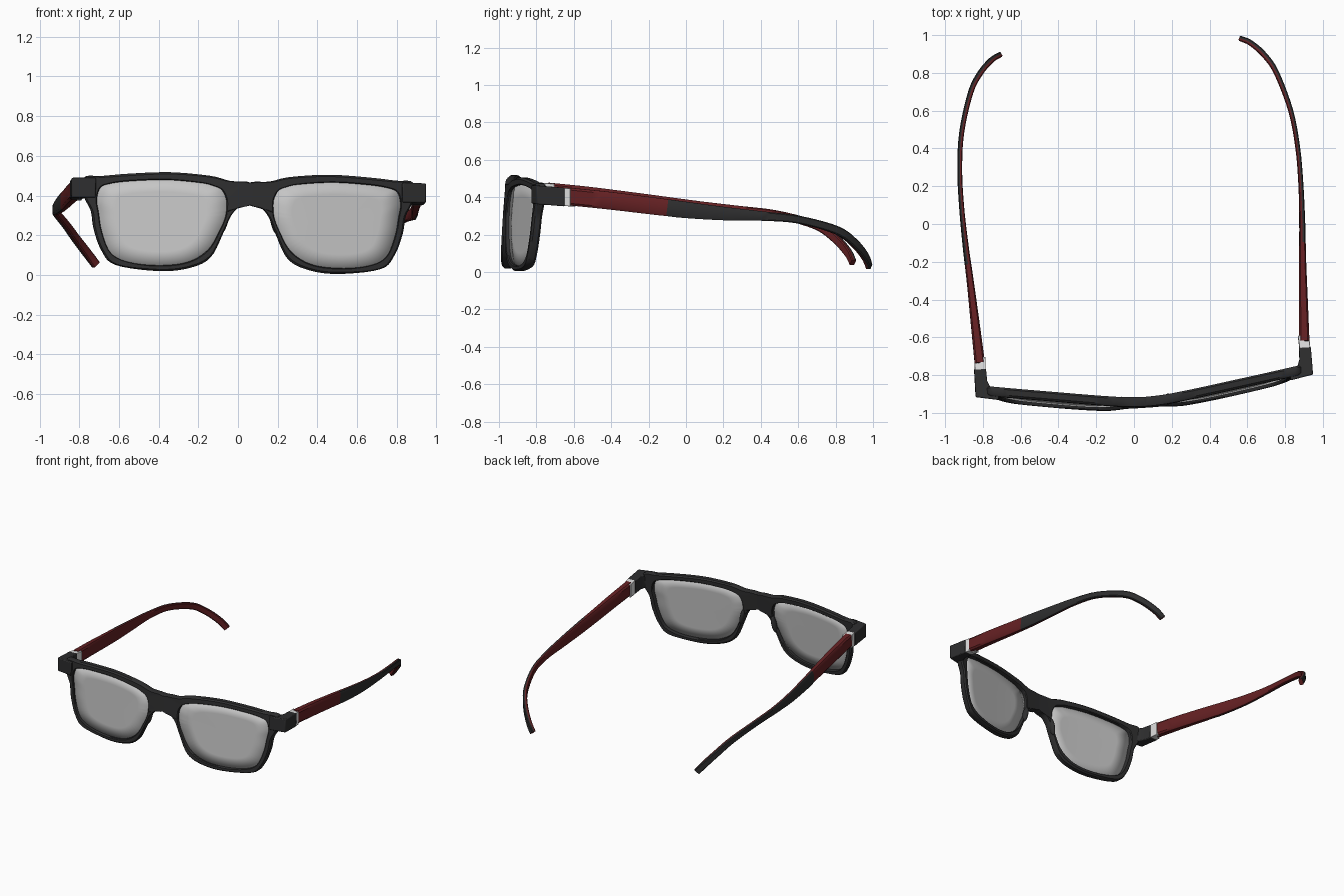
import bpy, bmesh, math
from mathutils import Vector

if "Cube" in bpy.data.objects:
    bpy.data.objects.remove(bpy.data.objects["Cube"], do_unlink=True)

THICK = 0.05


def material(name, rgb):
    m = bpy.data.materials.new(name)
    m.use_nodes = True
    m.diffuse_color = (*rgb, 1)
    m.node_tree.nodes["Principled BSDF"].inputs["Base Color"].default_value = (*rgb, 1)
    return m


BLACK = material("matte black", (0.027, 0.027, 0.028))
RED = material("dark red", (0.13, 0.015, 0.017))
WHITE = material("hinge white", (0.75, 0.75, 0.75))
GREY = material("lens grey", (0.56, 0.56, 0.56))


def smooth_path(points, steps, closed):
    """Catmull-Rom curve through tuples of any length."""
    n = len(points)
    at = lambda i: points[i % n] if closed else points[min(max(i, 0), n - 1)]
    out = []
    for i in range(n if closed else n - 1):
        for k in range(steps):
            t = k / steps
            out.append(tuple(
                0.5 * (2 * b + (c - a) * t + (2 * a - 5 * b + 4 * c - d) * t * t
                       + (3 * b - a - 3 * c + d) * t ** 3)
                for a, b, c, d in zip(at(i - 1), at(i), at(i + 1), at(i + 2))))
    return out if closed else out + [points[-1]]


def front_depth(u, z):
    """Wrap around the face plus a slight backward lean."""
    return 0.165 * (math.sqrt(u * u + 0.03) - 0.173) + 0.07 * (z - 0.47)


def finish(name, bm, materials, bevel=0, solid=0):
    """Make a half model, mirror it and turn it into its resting pose."""
    bmesh.ops.recalc_face_normals(bm, faces=bm.faces[:])
    mesh = bpy.data.meshes.new(name)
    bm.to_mesh(mesh)
    bm.free()
    ob = bpy.data.objects.new(name, mesh)
    bpy.context.collection.objects.link(ob)
    for m in materials:
        mesh.materials.append(m)
    bpy.ops.object.select_all(action='DESELECT')
    ob.select_set(True)
    bpy.context.view_layer.objects.active = ob
    bpy.ops.object.shade_smooth_by_angle(angle=math.radians(35))
    if solid:
        mod = ob.modifiers.new("thickness", 'SOLIDIFY')
        mod.thickness = solid
        mod.offset = 0
    if bevel:
        mod = ob.modifiers.new("soft edges", 'BEVEL')
        mod.width = bevel
        mod.segments = 2
    mod = ob.modifiers.new("mirror", 'MIRROR')
    mod.use_clip = True
    ob.location = (0.055, -0.965, 0)
    ob.rotation_euler = (0, 0.016, 0.067)
    return ob


def skin(bm, rings, closed):
    """Join consecutive rings of vertices with quads."""
    n = len(rings[0])
    for i in range(len(rings) if closed else len(rings) - 1):
        a, b = rings[i], rings[(i + 1) % len(rings)]
        for j in range(n):
            yield i, j, (a[j], a[(j + 1) % n], b[(j + 1) % n], b[j])


# Paired outlines: lens edge (u, z), then outer rim edge (u, z)
pairs = [
    (.118, .33, 0, .352), (.12, .38, 0, .41), (.143, .426, 0, .465),
    (.185, .446, .10, .472), (.25, .46, .2, .496), (.42, .472, .4, .511),
    (.6, .463, .6, .501), (.70, .449, .74, .487), (.75, .427, .83, .478),
    (.767, .367, .83, .385), (.757, .3, .795, .31), (.74, .205, .78, .22),
    (.695, .1, .74, .112), (.605, .055, .67, .04), (.455, .041, .455, .012),
    (.31, .06, .3, .03), (.207, .125, .195, .085), (.147, .23, .13, .215),
    (.125, .285, .095, .295), (.12, .31, .055, .34),
]
outline = smooth_path(pairs, 5, True)

# Front frame: a chamfered section swept between the two outlines
bm = bmesh.new()
rings = []
for a, b, c, d in outline:
    inner, outer = Vector((a, b)), Vector((max(c, 0), d))
    e = min(0.01 / (outer - inner).length, 0.3)
    on_centre = outer.x < 1e-4
    ring = []
    for t, depth in ((0, .12), (e / 2, 0), (1 - e, 0), (1, .2),
                     (1, .8), (1 - e, 1), (e / 2, 1), (0, .88)):
        if on_centre and t > 0.6:
            t, depth = (1 if t == 1 else 1 - e), round(depth)
        p = inner.lerp(outer, t)
        ring.append(bm.verts.new((p.x, front_depth(p.x, p.y) + depth * THICK, p.y)))
    rings.append(ring)
for i, j, quad in skin(bm, rings, True):
    if any(v.co.x > 1e-4 for v in quad):
        bm.faces.new(quad)
finish("front_frame", bm, [BLACK])

# Lenses: concentric rings closed by a fan
bm = bmesh.new()
mid = Vector((.445, .27))


def lens_vert(p):
    return bm.verts.new((p.x, front_depth(p.x, p.y) + 0.4 * THICK, p.y))


rings = [[lens_vert(mid.lerp(Vector(o[:2]), s)) for o in outline]
         for s in (1.01, .7, .35)]
for i, j, quad in skin(bm, rings, False):
    bm.faces.new(quad)
hub = lens_vert(mid)
last = rings[-1]
for j in range(len(last)):
    bm.faces.new((last[j], last[(j + 1) % len(last)], hub))
finish("lenses", bm, [GREY], solid=0.006)

# Nose pads behind the inner rims
bm = bmesh.new()
bmesh.ops.create_uvsphere(bm, u_segments=16, v_segments=10, radius=1)
for v in bm.verts:
    v.co = Vector((.124 - .012 * v.co.z + .017 * v.co.x,
                   .036 + .023 * v.co.y, .27 + .06 * v.co.z))
finish("nose_pads", bm, [BLACK])


def prism(name, plan, low, high, mat, bevel):
    """Extrude a plan outline upward, dropping gently to the rear."""
    bm = bmesh.new()
    face = bm.faces.new([bm.verts.new((u, v, low - .08 * (v - .12))) for u, v in plan])
    new = bmesh.ops.extrude_face_region(bm, geom=[face])["geom"]
    for v in new:
        if isinstance(v, bmesh.types.BMVert):
            v.co.z += high - low
    finish(name, bm, [mat], bevel)


# Corner blocks that turn back toward the temples
prism("end_pieces", [(.775, .085), (.895, .108), (.893, .257), (.831, .257),
                     (.829, .19), (.815, .155), (.77, .138)],
      .376, .475, BLACK, .006)

# Stepped hinges
prism("hinges", [(.833, .25), (.890, .25), (.889, .288), (.862, .288),
                 (.856, .318), (.829, .318)], .378, .474, WHITE, .003)

# Temples: centre (u, v, z), height, width
stations = [
    (.861, .286, .417, .094, .054), (.871, .5, .395, .094, .046),
    (.881, .707, .37, .092, .037), (.887, .807, .358, .09, .034),
    (.893, .907, .346, .087, .031), (.9, 1.107, .327, .072, .026),
    (.897, 1.308, .314, .051, .025), (.873, 1.51, .294, .042, .026),
    (.812, 1.715, .238, .044, .028), (.754, 1.815, .170, .044, .03),
    (.69, 1.88, .095, .044, .03), (.645, 1.905, .04, .043, .028),
]
section = [(1, -.75), (1, .75), (.65, 1), (0, 1), (-.65, 1),
           (-1, .75), (-1, -.75), (-.65, -1), (0, -1), (.65, -1)]
path = smooth_path(stations, 5, False)
bm = bmesh.new()
rings = []
for i, (u, v, z, high, wide) in enumerate(path):
    before, after = path[max(i - 1, 0)], path[min(i + 1, len(path) - 1)]
    along = (Vector(after[:3]) - Vector(before[:3])).normalized()
    side = Vector((along.y, -along.x, 0)).normalized()
    up = side.cross(along)
    rings.append([bm.verts.new(Vector((u, v, z)) + side * (s * wide / 2) + up * (n * high / 2))
                  for s, n in section])
for i, j, quad in skin(bm, rings, False):
    face = bm.faces.new(quad)
    # The outer half is black behind the front quarter
    outside = section[j][0] + section[(j + 1) % len(section)][0] > 0
    face.material_index = 1 if outside and path[i][1] > .8 else 0
for ring in (rings[0], rings[-1]):
    bm.faces.new(ring)
finish("temples", bm, [RED, BLACK])
